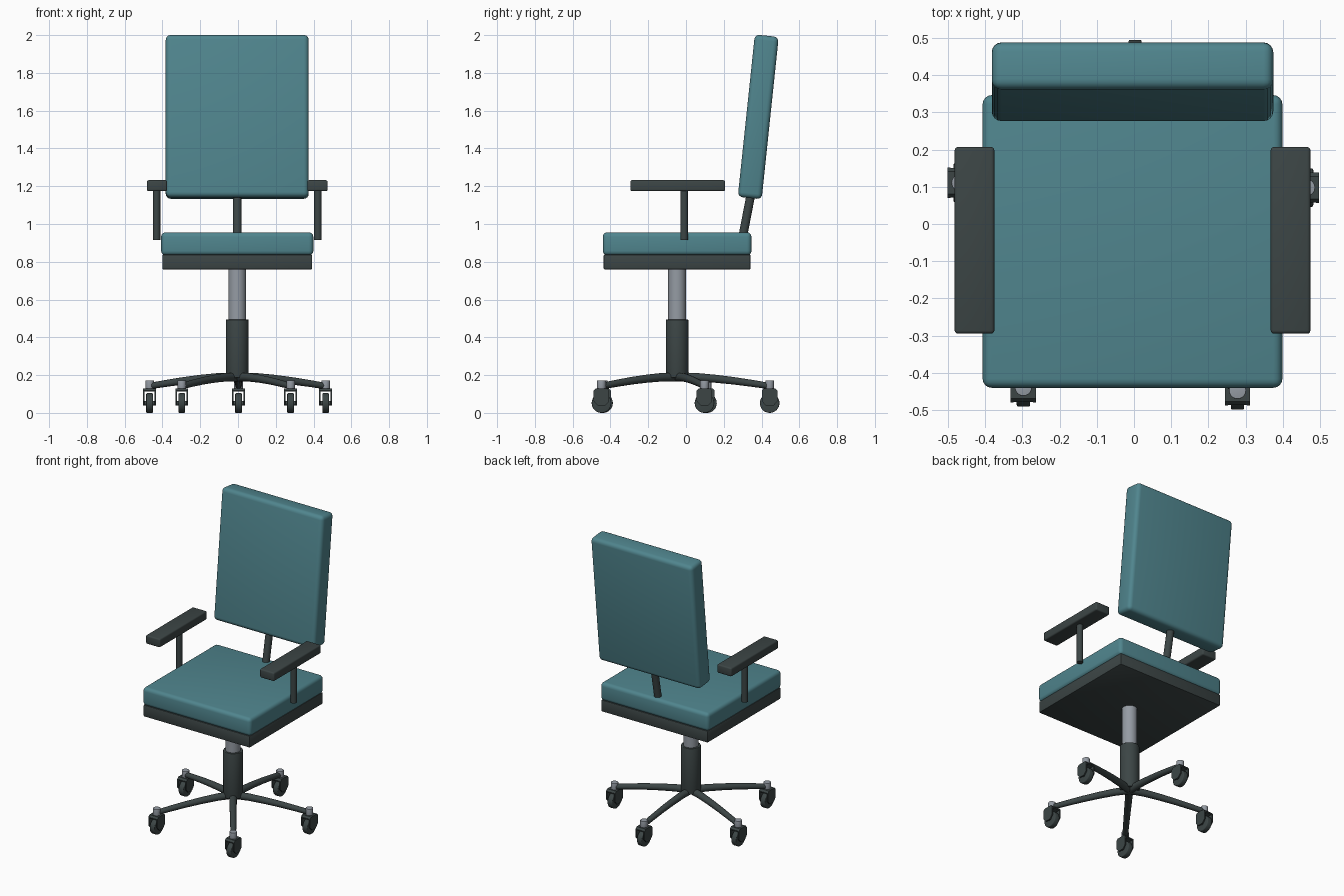
import bpy, bmesh, math
from mathutils import Vector, Matrix

if "Cube" in bpy.data.objects:
    bpy.data.objects.remove(bpy.data.objects["Cube"])


def material(name, rgb):
    m = bpy.data.materials.new(name)
    m.diffuse_color = (*rgb, 1)
    m.use_nodes = True
    m.node_tree.nodes["Principled BSDF"].inputs["Base Color"].default_value = m.diffuse_color
    return m


TEAL = material("teal fabric", (0.080, 0.235, 0.270))
DARK = material("dark plastic", (0.045, 0.060, 0.060))
STEEL = material("grey steel", (0.30, 0.33, 0.37))
CX, CY = -0.004, -0.047      # axis of the column


def finish(name, bm, mat, smooth=True):
    bmesh.ops.recalc_face_normals(bm, faces=bm.faces)
    me = bpy.data.meshes.new(name)
    bm.to_mesh(me)
    bm.free()
    me.materials.append(mat)
    ob = bpy.data.objects.new(name, me)
    bpy.context.collection.objects.link(ob)
    if smooth:
        bpy.ops.object.select_all(action='DESELECT')
        ob.select_set(True)
        bpy.context.view_layer.objects.active = ob
        bpy.ops.object.shade_smooth_by_angle(angle=math.radians(35))
    return ob


def box(name, center, size, mat, bevel, tilt=0, segments=4):
    bm = bmesh.new()
    bmesh.ops.create_cube(bm, size=1)
    bmesh.ops.scale(bm, vec=size, verts=bm.verts)
    bmesh.ops.bevel(bm, geom=bm.edges[:], offset=bevel, segments=segments,
                    profile=0.5, affect='EDGES')
    bm.transform(Matrix.Translation(center) @ Matrix.Rotation(tilt, 4, 'X'))
    return finish(name, bm, mat)


def rod(name, a, b, radius, mat, bevel=0.0):
    a, b = Vector(a), Vector(b)
    bm = bmesh.new()
    bmesh.ops.create_cone(bm, cap_ends=True, segments=32, radius1=radius,
                          radius2=radius, depth=(b - a).length)
    if bevel:
        rims = [e for e in bm.edges if any(len(f.verts) > 4 for f in e.link_faces)]
        bmesh.ops.bevel(bm, geom=rims, offset=bevel, segments=3, profile=0.5,
                        affect='EDGES')
    turn = (b - a).to_track_quat('Z', 'Y').to_matrix().to_4x4()
    bm.transform(Matrix.Translation((a + b) / 2) @ turn)
    return finish(name, bm, mat)


def leg(name, angle, reach):
    # tube swept along a gently drooping path
    path = [(0.0, 0.190), (0.10, 0.189), (0.20, 0.181), (0.30, 0.170),
            (0.40, 0.156), (reach, 0.142)]
    n = 16
    bm = bmesh.new()
    rings = []
    for i, (d, z) in enumerate(path):
        r = 0.024 - 0.007 * i / (len(path) - 1)
        ring = []
        for k in range(n):
            t = 2 * math.pi * k / n
            s = r * math.cos(t)
            ring.append(bm.verts.new((CX + d * math.cos(angle) - s * math.sin(angle),
                                      CY + d * math.sin(angle) + s * math.cos(angle),
                                      z + r * math.sin(t))))
        rings.append(ring)
    for p, q in zip(rings, rings[1:]):
        for k in range(n):
            bm.faces.new((p[k], p[(k + 1) % n], q[(k + 1) % n], q[k]))
    bm.faces.new(rings[0])
    bm.faces.new(rings[-1])
    return finish(name, bm, DARK)


def fork(name, x, y):
    # two side plates and a bridge over the wheel
    outline = [(-0.030, 0.130), (0.030, 0.130), (0.041, 0.118), (0.041, 0.062),
               (0.020, 0.038), (-0.020, 0.038), (-0.041, 0.062), (-0.041, 0.118)]
    bridge = [(-0.030, 0.130), (0.030, 0.130), (0.040, 0.118), (0.040, 0.112),
              (-0.040, 0.112), (-0.040, 0.118)]
    bm = bmesh.new()
    for x0, x1, pts in ((-0.034, -0.026, outline), (0.026, 0.034, outline),
                        (-0.026, 0.026, bridge)):
        f = bm.faces.new([bm.verts.new((x + x0, y + v, z)) for v, z in pts])
        ext = bmesh.ops.extrude_face_region(bm, geom=[f], use_keep_orig=True)
        bmesh.ops.translate(bm, vec=(x1 - x0, 0, 0), verts=[
            g for g in ext['geom'] if isinstance(g, bmesh.types.BMVert)])
    return finish(name, bm, DARK, smooth=False)


# Seat and backrest
box("seat_cushion", (CX, -0.047, 0.895), (0.806, 0.787, 0.122), TEAL, 0.024)
box("seat_pan", (CX, -0.047, 0.799), (0.792, 0.777, 0.078), DARK, 0.005, segments=2)
box("backrest", (CX, 0.3825, 1.567), (0.757, 0.127, 0.864), TEAL, 0.026,
    tilt=math.radians(-6))
rod("backrest_bar", (CX, 0.294, 0.90), (CX, 0.352, 1.20), 0.023, DARK)

# Armrests
for side, s in (("left", -1), ("right", 1)):
    box(side + "_armrest_pad", (CX + s * 0.425, -0.044, 1.203), (0.107, 0.502, 0.058),
        DARK, 0.009, segments=3)
    rod(side + "_armrest_post", (CX + s * 0.427, -0.010, 0.914),
        (CX + s * 0.427, -0.010, 1.19), 0.0195, DARK)

# Central column
rod("gas_lift", (CX, CY, 0.40), (CX, CY, 0.78), 0.047, STEEL)
rod("column_sleeve", (CX, CY, 0.185), (CX, CY, 0.494), 0.060, DARK, 0.004)

# Five-star base with casters, all wheels facing forward
REACH = 0.490
for i in range(5):
    a = math.radians(90 - 0.8 + 72 * i)
    x, y = CX + REACH * math.cos(a), CY + REACH * math.sin(a)
    n = str(i + 1)
    leg("base_leg_" + n, a, REACH)
    rod("caster_stem_" + n, (x, y, 0.125), (x, y, 0.172), 0.023, STEEL, 0.002)
    fork("caster_fork_" + n, x, y)
    rod("caster_axle_" + n, (x - 0.033, y, 0.052), (x + 0.033, y, 0.052), 0.012, DARK)
    rod("caster_wheel_" + n, (x - 0.018, y, 0.052), (x + 0.018, y, 0.052), 0.052,
        DARK, 0.005)
